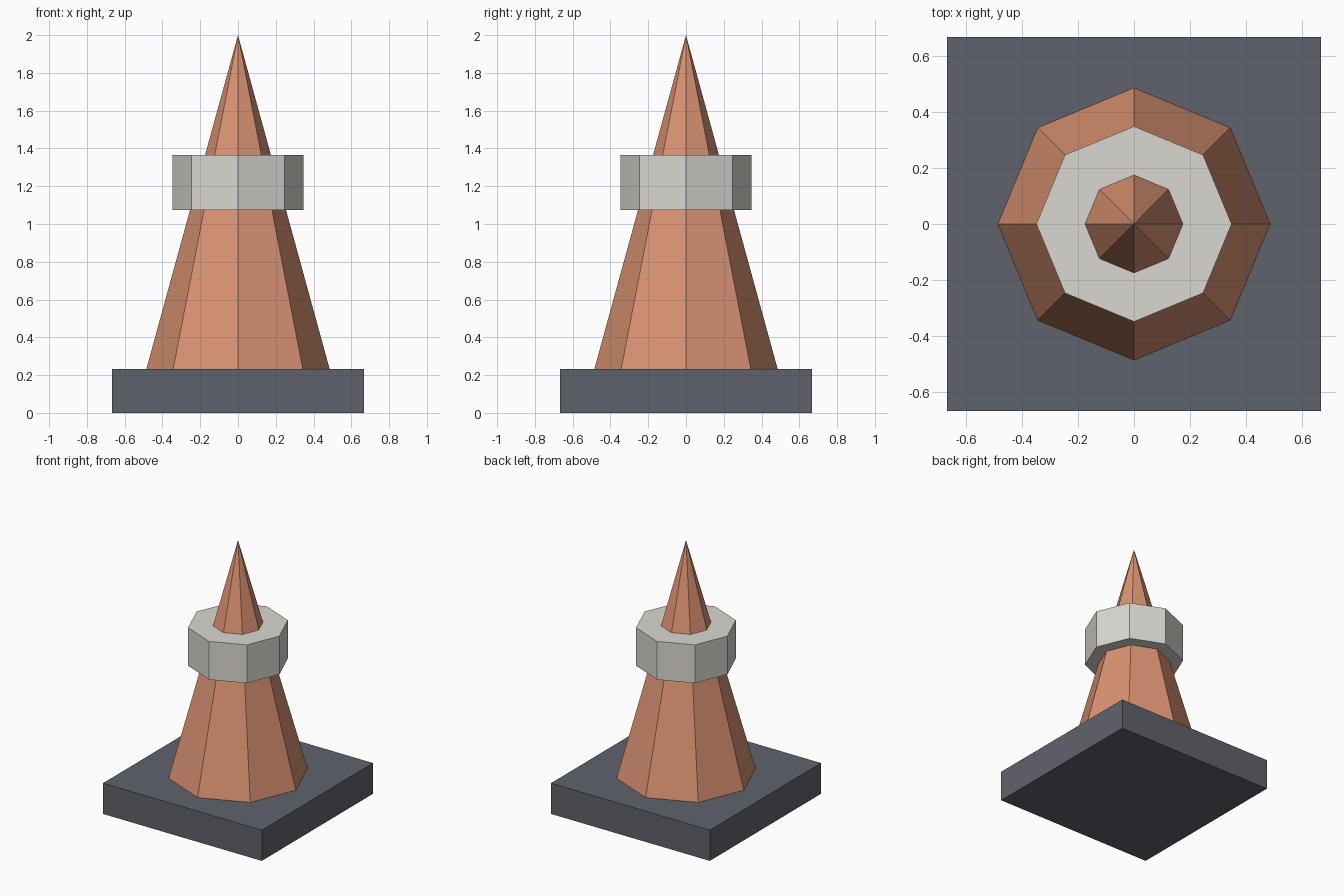
import bpy

if "Cube" in bpy.data.objects:
    bpy.data.objects.remove(bpy.data.objects["Cube"])


def material(name, rgb):
    mat = bpy.data.materials.new(name)
    mat.diffuse_color = (*rgb, 1.0)
    mat.use_nodes = True
    mat.node_tree.nodes["Principled BSDF"].inputs["Base Color"].default_value = mat.diffuse_color
    return mat


def finish(name, mat):
    obj = bpy.context.object
    obj.name = name
    obj.data.materials.append(mat)
    return obj


def octagon(name, mat, r_bottom, r_top, z0, z1):
    # Eight-sided solid with corners on the x and y axes
    bpy.ops.mesh.primitive_cone_add(vertices=8, radius1=r_bottom, radius2=r_top,
                                    depth=z1 - z0, location=(0, 0, (z0 + z1) / 2))
    return finish(name, mat)


slate = material("slate grey", (0.118, 0.123, 0.150))
orange = material("faded orange", (0.70, 0.29, 0.168))
pale = material("pale grey", (0.69, 0.68, 0.64))

BASE_SIZE, BASE_TOP = 1.333, 0.233

# Square base slab
bpy.ops.mesh.primitive_cube_add(size=1, location=(0, 0, BASE_TOP / 2))
base = bpy.context.object
base.scale = (BASE_SIZE, BASE_SIZE, BASE_TOP)
bpy.ops.object.transform_apply(location=False, rotation=False, scale=True)
finish("base", slate)

# Pointed body and the collar around it
octagon("cone_body", orange, 0.485, 0.0, BASE_TOP, 2.0)
octagon("collar", pale, 0.348, 0.348, 1.075, 1.365)
